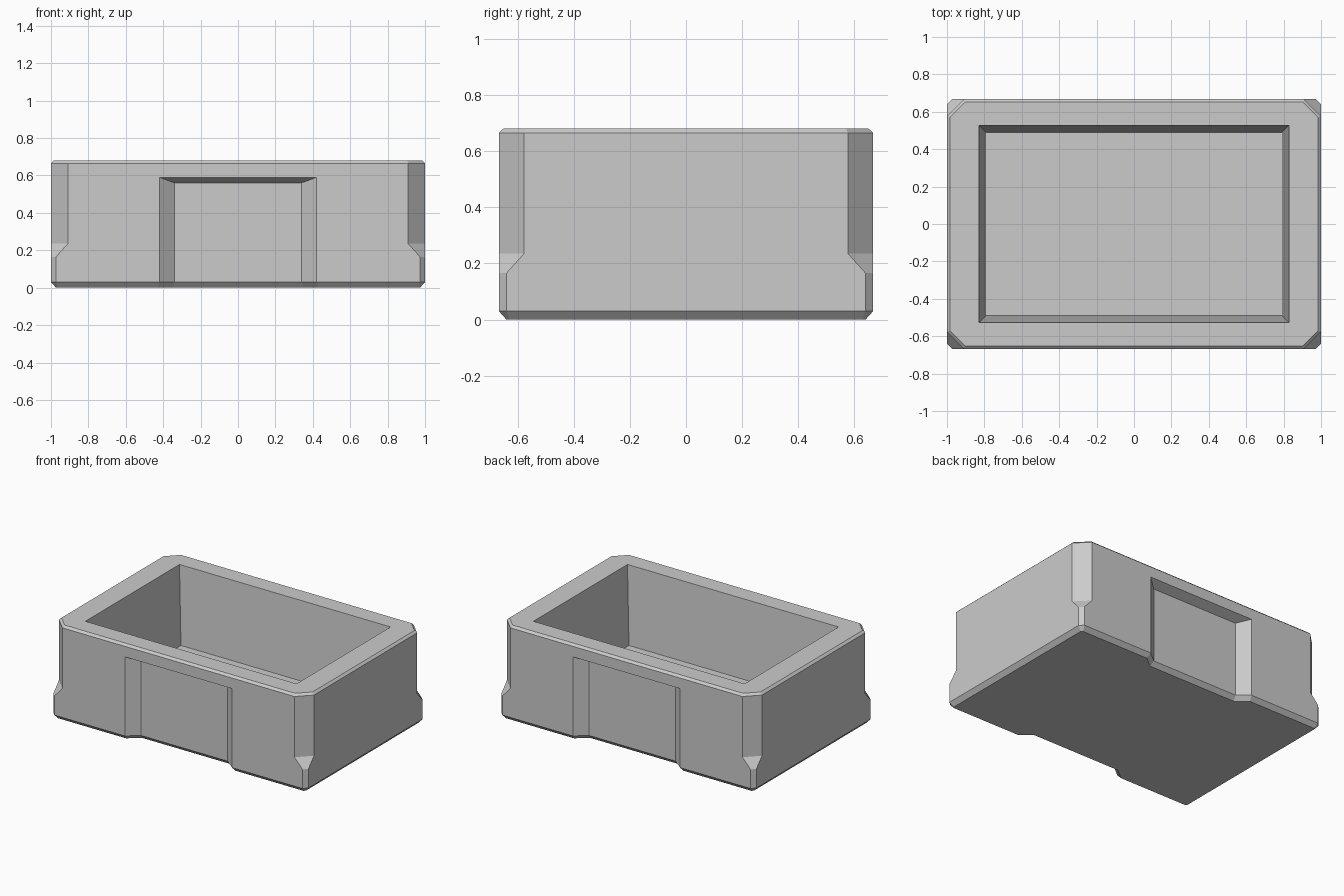
import bpy, bmesh, math

cube = bpy.data.objects.get("Cube")
if cube:
    bpy.data.objects.remove(cube, do_unlink=True)

HX, HY, TOP = 1.0, 0.667, 0.68      # outer half sizes and height
DEPTH = 0.065                       # depth of the front and back recess
WIDE, NARROW = 0.42, 0.34           # recess half widths, outside and inside

grey = bpy.data.materials.new("plain grey")
grey.use_nodes = True
grey.diffuse_color = (0.6, 0.6, 0.6, 1)
grey.node_tree.nodes["Principled BSDF"].inputs["Base Color"].default_value = grey.diffuse_color

bm = bmesh.new()


def ring(z, cut, inset=0.0, hx=HX, hy=HY, recess=0.0, inner_z=None):
    """Level outline with cut corners and a recess in the front and back."""
    hx, hy = hx - inset, hy - inset
    c = max(cut - inset * (2 - math.sqrt(2)), 0)
    # the recess widens by a mitred amount where the outline is inset
    grow = inset * math.tan(math.atan2(DEPTH, WIDE - NARROW) / 2) if recess else 0
    wide = WIDE + grow
    narrow = NARROW + grow if recess else wide
    iz = z if inner_z is None else inner_z
    half = [(hx, -hy + c, z), (hx, hy - c, z), (hx - c, hy, z), (wide, hy, z),
            (narrow, hy - recess, iz), (-narrow, hy - recess, iz),
            (-wide, hy, z), (-hx + c, hy, z)]
    points = half + [(-x, -y, pz) for x, y, pz in half]
    return [bm.verts.new(p) for p in points]


big, small, edge = 0.09, 0.027, 0.027
rings = [
    ring(0, small, inset=edge, recess=DEPTH),              # chamfered foot
    ring(0.03, small, recess=DEPTH),
    ring(0.165, small, recess=DEPTH),                      # narrow corner cut
    ring(0.235, big, recess=DEPTH),                        # wide corner cut
    ring(0.59, big, recess=DEPTH, inner_z=0.56),           # recess head
    ring(0.59, big),
    ring(0.665, big),
    ring(TOP, big, inset=0.016),                           # chamfered rim
    ring(TOP, 0, hx=0.828, hy=0.527),                      # cavity mouth
    ring(0.13, 0, hx=0.79, hy=0.49),                       # cavity floor
]

# Skin the outlines, close the underside and the cavity floor
for low, high in zip(rings, rings[1:]):
    for i in range(len(low)):
        j = (i + 1) % len(low)
        bm.faces.new((low[i], low[j], high[j], high[i]))
bm.faces.new(rings[0][::-1])
bm.faces.new(rings[-1])

bmesh.ops.remove_doubles(bm, verts=bm.verts[:], dist=0.0005)
bmesh.ops.dissolve_limit(bm, angle_limit=math.radians(0.5),
                         verts=bm.verts[:], edges=bm.edges[:])
bmesh.ops.recalc_face_normals(bm, faces=bm.faces[:])

mesh = bpy.data.meshes.new("open_box")
bm.to_mesh(mesh)
bm.free()
mesh.materials.append(grey)
box = bpy.data.objects.new("open_box", mesh)
bpy.context.collection.objects.link(box)
